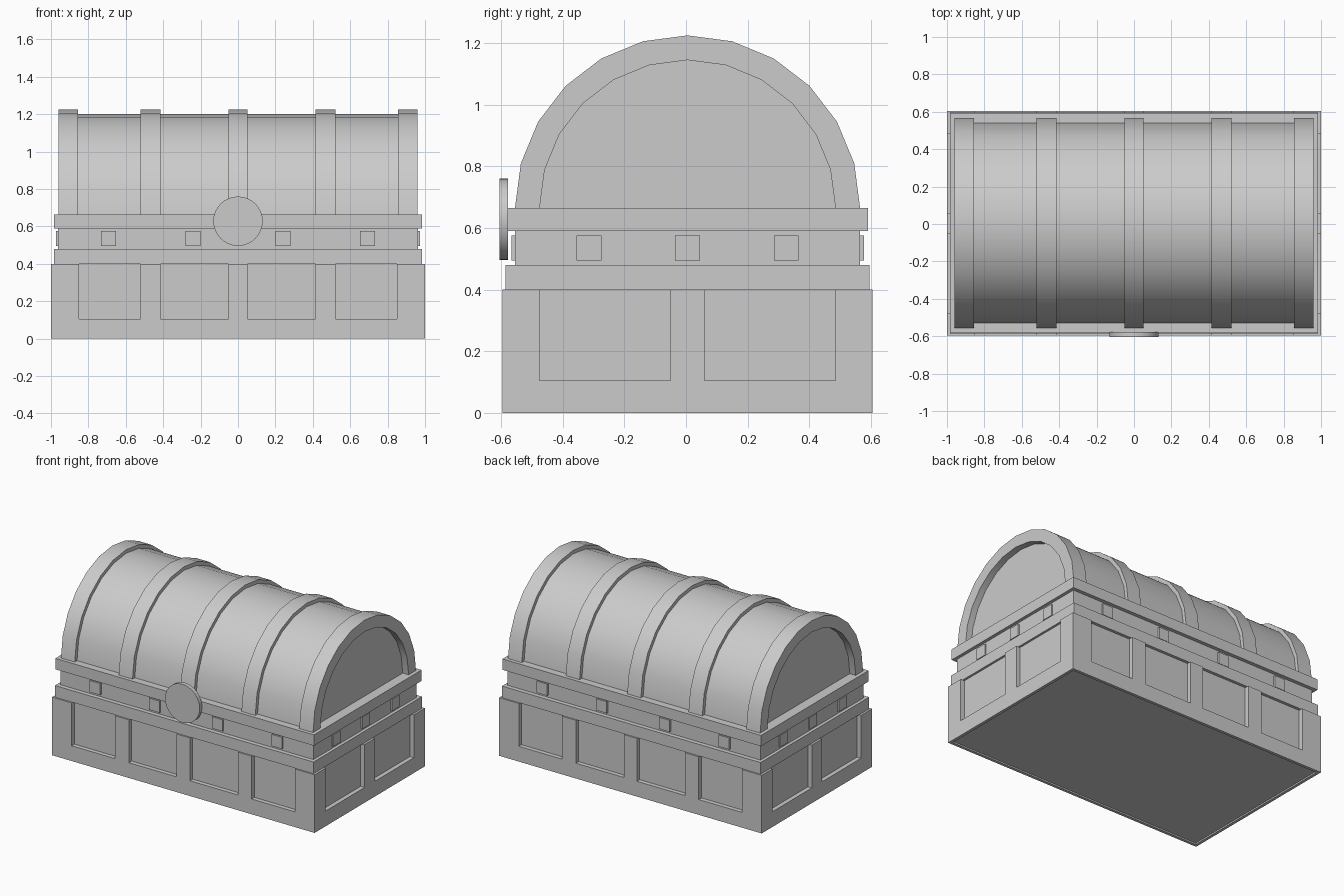
import bpy, bmesh, math
from mathutils import Matrix, Vector

if "Cube" in bpy.data.objects:
    bpy.data.objects.remove(bpy.data.objects["Cube"])

CY = 0.005   # chest body centre in y (the lock shifts the bounds)


def finish(name, bm):
    bmesh.ops.recalc_face_normals(bm, faces=bm.faces)
    me = bpy.data.meshes.new(name)
    bm.to_mesh(me)
    bm.free()
    ob = bpy.data.objects.new(name, me)
    bpy.context.collection.objects.link(ob)
    return ob


def add_box(bm, lo, hi):
    lo, hi = Vector(lo), Vector(hi)
    m = Matrix.Translation((lo + hi) / 2) @ Matrix.Diagonal((*(hi - lo), 1))
    bmesh.ops.create_cube(bm, size=1, matrix=m)


def slab(name, hx, hy, z0, z1):
    bm = bmesh.new()
    add_box(bm, (-hx, CY - hy, z0), (hx, CY + hy, z1))
    return finish(name, bm)


def smooth(ob):
    bpy.ops.object.select_all(action='DESELECT')
    ob.select_set(True)
    bpy.context.view_layer.objects.active = ob
    bpy.ops.object.shade_smooth_by_angle(angle=math.radians(30))


def arch(name, x0, x1, r_out, r_in=None, z=0.665, steps=12):
    """Half-round profile in yz, extruded along x."""
    def arc(r):
        return [(CY + r * math.cos(math.pi * i / steps),
                 z + r * math.sin(math.pi * i / steps)) for i in range(steps + 1)]
    pts = arc(r_out) + (arc(r_in)[::-1] if r_in else [])
    bm = bmesh.new()
    f = bm.faces.new([bm.verts.new((x0, y, zz)) for y, zz in pts])
    ext = bmesh.ops.extrude_face_region(bm, geom=[f], use_keep_orig=True)
    moved = [v for v in ext['geom'] if isinstance(v, bmesh.types.BMVert)]
    bmesh.ops.translate(bm, verts=moved, vec=(x1 - x0, 0, 0))
    ob = finish(name, bm)
    smooth(ob)
    return ob


# Base with recessed panels on all four sides and a shallow recess underneath
base = slab("base", 1.0, 0.6, 0, 0.4)
D = 0.03
bm = bmesh.new()
for s in (-1, 1):
    for a, b in ((-0.85, -0.52), (-0.415, -0.05), (0.05, 0.415), (0.52, 0.85)):
        y0, y1 = sorted((s * (0.6 - D), s * 0.7))
        add_box(bm, (a, CY + y0, 0.105), (b, CY + y1, 0.5))
    for a, b in ((-0.48, -0.055), (0.055, 0.48)):
        x0, x1 = sorted((s * (1 - D), s * 1.1))
        add_box(bm, (x0, CY + a, 0.105), (x1, CY + b, 0.5))
add_box(bm, (-0.98, CY - 0.58, -0.1), (0.98, CY + 0.58, 0.01))
cutter = finish("panel_cutter", bm)
cutter.hide_render = True
mod = base.modifiers.new("panels", 'BOOLEAN')
mod.operation = 'DIFFERENCE'
mod.solver = 'EXACT'
mod.object = cutter
bpy.context.view_layer.objects.active = base
bpy.ops.object.modifier_apply(modifier=mod.name)
bpy.data.objects.remove(cutter)

# Rims and the narrower band between them
slab("lower_rim", 0.985, 0.59, 0.4, 0.48)
slab("middle_band", 0.963, 0.56, 0.48, 0.59)
slab("upper_rim", 0.985, 0.585, 0.59, 0.665)

# Square studs around the band
bm = bmesh.new()
h = 0.04
for s in (-1, 1):
    for x in (-0.693, -0.24, 0.24, 0.693):
        y0, y1 = sorted((s * 0.55, s * 0.572))
        add_box(bm, (x - h, CY + y0, 0.495), (x + h, CY + y1, 0.575))
    for y in (-0.32, 0, 0.32):
        x0, x1 = sorted((s * 0.95, s * 0.973))
        add_box(bm, (x0, CY + y - h, 0.495), (x1, CY + y + h, 0.575))
finish("band_studs", bm)

# Barrel lid with five raised hoops
arch("lid", -0.915, 0.915, 0.535)
for i, (a, b) in enumerate(((-0.96, -0.855), (-0.52, -0.415), (-0.052, 0.052),
                            (0.415, 0.52), (0.855, 0.96))):
    arch(f"lid_hoop_{i + 1}", a, b, 0.56, 0.48)

# Round lock plate on the front
bm = bmesh.new()
bmesh.ops.create_cone(bm, cap_ends=True, segments=32, radius1=0.132, radius2=0.132,
                      depth=0.027, matrix=Matrix.Translation((0, -0.5915, 0.628))
                      @ Matrix.Rotation(math.pi / 2, 4, 'X'))
smooth(finish("lock_plate", bm))
